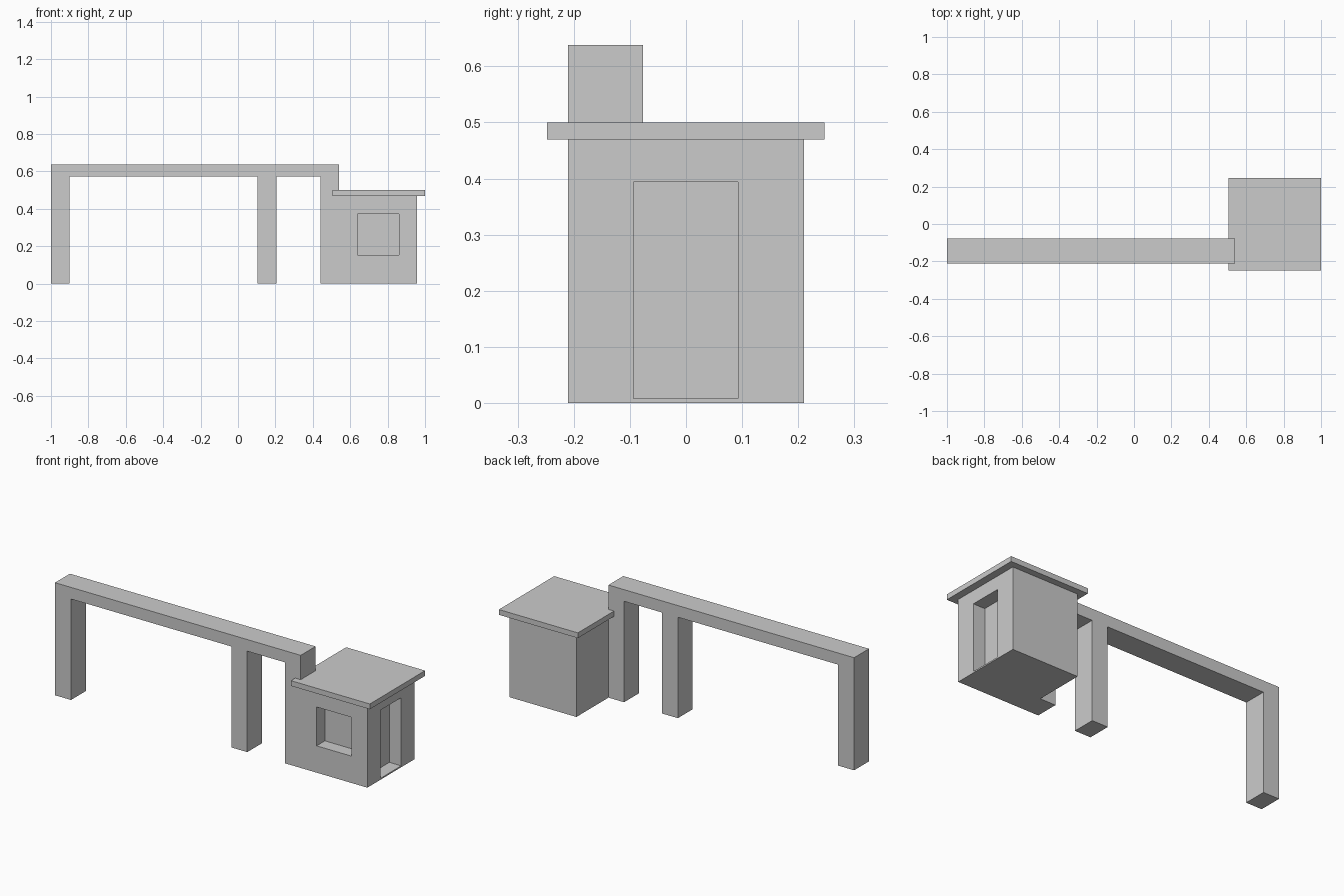
import bpy
import bmesh

default_cube = bpy.data.objects.get("Cube")
if default_cube:
    bpy.data.objects.remove(default_cube, do_unlink=True)

# Single plain material
grey = bpy.data.materials.new("light_grey")
grey.use_nodes = True
colour = (0.6, 0.6, 0.6, 1)
grey.diffuse_color = colour
grey.node_tree.nodes["Principled BSDF"].inputs["Base Color"].default_value = colour


def extrude_outline(name, outline, y0, y1):
    """Solid made from an (x, z) outline swept from y0 to y1."""
    bm = bmesh.new()
    face = bm.faces.new([bm.verts.new((x, y0, z)) for x, z in outline])
    swept = bmesh.ops.extrude_face_region(bm, geom=[face])["geom"]
    moved = [v for v in swept if isinstance(v, bmesh.types.BMVert)]
    bmesh.ops.translate(bm, verts=moved, vec=(0, y1 - y0, 0))
    if face.is_valid and len(face.link_loops if hasattr(face, "link_loops") else face.loops) and \
            not all(len(e.link_faces) == 2 for e in bm.edges):
        bmesh.ops.holes_fill(bm, edges=bm.edges[:])
    bmesh.ops.recalc_face_normals(bm, faces=bm.faces[:])
    mesh = bpy.data.meshes.new(name)
    bm.to_mesh(mesh)
    bm.free()
    mesh.materials.append(grey)
    obj = bpy.data.objects.new(name, mesh)
    bpy.context.collection.objects.link(obj)
    return obj


def box(name, x0, x1, y0, y1, z0, z1):
    return extrude_outline(name, [(x0, z0), (x1, z0), (x1, z1), (x0, z1)], y0, y1)


def recess(target, cutter):
    """Cut a hidden box out of the target."""
    cutter.hide_render = True
    cutter.hide_set(True)
    cutter.display_type = 'WIRE'
    mod = target.modifiers.new(cutter.name, 'BOOLEAN')
    mod.operation = 'DIFFERENCE'
    mod.solver = 'EXACT'
    mod.object = cutter


# Gateway: one beam on three square posts
top, under = 0.638, 0.572
outline = [(-1, top)]
posts = [(-1, -0.9), (0.105, 0.205), (0.442, 0.54)]
for left, right in posts:
    if left > -1:
        outline.append((left, under))
    outline += [(left, 0), (right, 0)]
    if right < 0.54:
        outline.append((right, under))
outline.append((0.54, top))
extrude_outline("gateway", outline, -0.21, -0.077)

# Guard house with a window recess in front and a door recess at the side
house = box("guard_house", 0.54, 0.958, -0.21, 0.21, 0, 0.47)
depth = 0.074
recess(house, box("window_cutter", 0.64, 0.86, -0.3, -0.21 + depth, 0.152, 0.372))
recess(house, box("door_cutter", 0.958 - depth, 1.1, -0.094, 0.093, 0.008, 0.394))

# Apply the cuts and drop the cutters
bpy.context.view_layer.update()
cut = house.evaluated_get(bpy.context.evaluated_depsgraph_get())
carved = bpy.data.meshes.new_from_object(cut)
house.modifiers.clear()
house.data = carved
for name in ("window_cutter", "door_cutter"):
    bpy.data.objects.remove(bpy.data.objects[name], do_unlink=True)

# Flat overhanging roof slab
box("roof", 0.505, 1.0, -0.248, 0.247, 0.47, 0.5)
